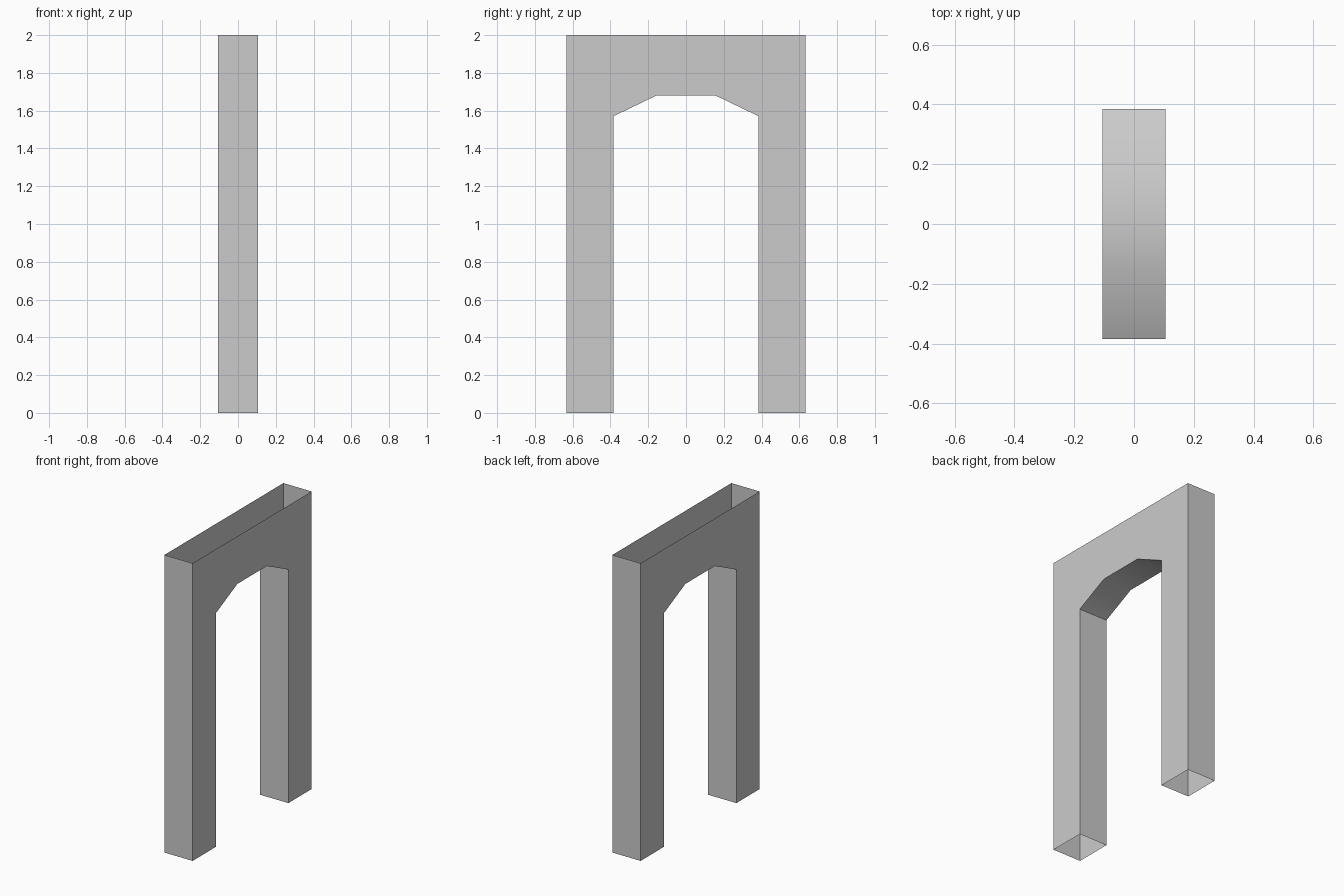
import bpy
import bmesh
import math

cube = bpy.data.objects.get("Cube")
if cube:
    bpy.data.objects.remove(cube, do_unlink=True)

HALF_DEPTH, HALF_WIDTH, HALF_OPENING = 0.105, 0.632, 0.385
HEIGHT, SPRING, CROWN, HALF_CROWN = 2.0, 1.57, 1.68, 0.157

# Plain stone grey
stone = bpy.data.materials.new("stone_grey")
stone.use_nodes = True
colour = (0.6, 0.6, 0.6, 1.0)
stone.diffuse_color = colour
stone.node_tree.nodes["Principled BSDF"].inputs["Base Color"].default_value = colour

# Half outline (y, z) from outer top down the leg and up the opening, then mirrored
half = [(HALF_CROWN, CROWN), (HALF_OPENING, SPRING), (HALF_OPENING, 0),
        (HALF_WIDTH, 0), (HALF_WIDTH, HEIGHT)]
outline = half + [(-y, z) for y, z in reversed(half)]

# Two flat walls joined by the sides and soffit; top and feet stay open
bm = bmesh.new()
near = [bm.verts.new((HALF_DEPTH, y, z)) for y, z in outline]
far = [bm.verts.new((-HALF_DEPTH, y, z)) for y, z in outline]
bm.faces.new(near)
bm.faces.new(far[::-1])
for i, (y, z) in enumerate(outline):
    j = (i + 1) % len(outline)
    if z == outline[j][1] and z in (0, HEIGHT):
        continue
    bm.faces.new((near[j], near[i], far[i], far[j]))

mesh = bpy.data.meshes.new("archway")
bm.to_mesh(mesh)
bm.free()
mesh.materials.append(stone)
archway = bpy.data.objects.new("archway", mesh)
bpy.context.collection.objects.link(archway)

# Soft shading along the soffit, sharp corners elsewhere
bpy.ops.object.select_all(action="DESELECT")
archway.select_set(True)
bpy.context.view_layer.objects.active = archway
bpy.ops.object.shade_smooth_by_angle(angle=math.radians(30))
